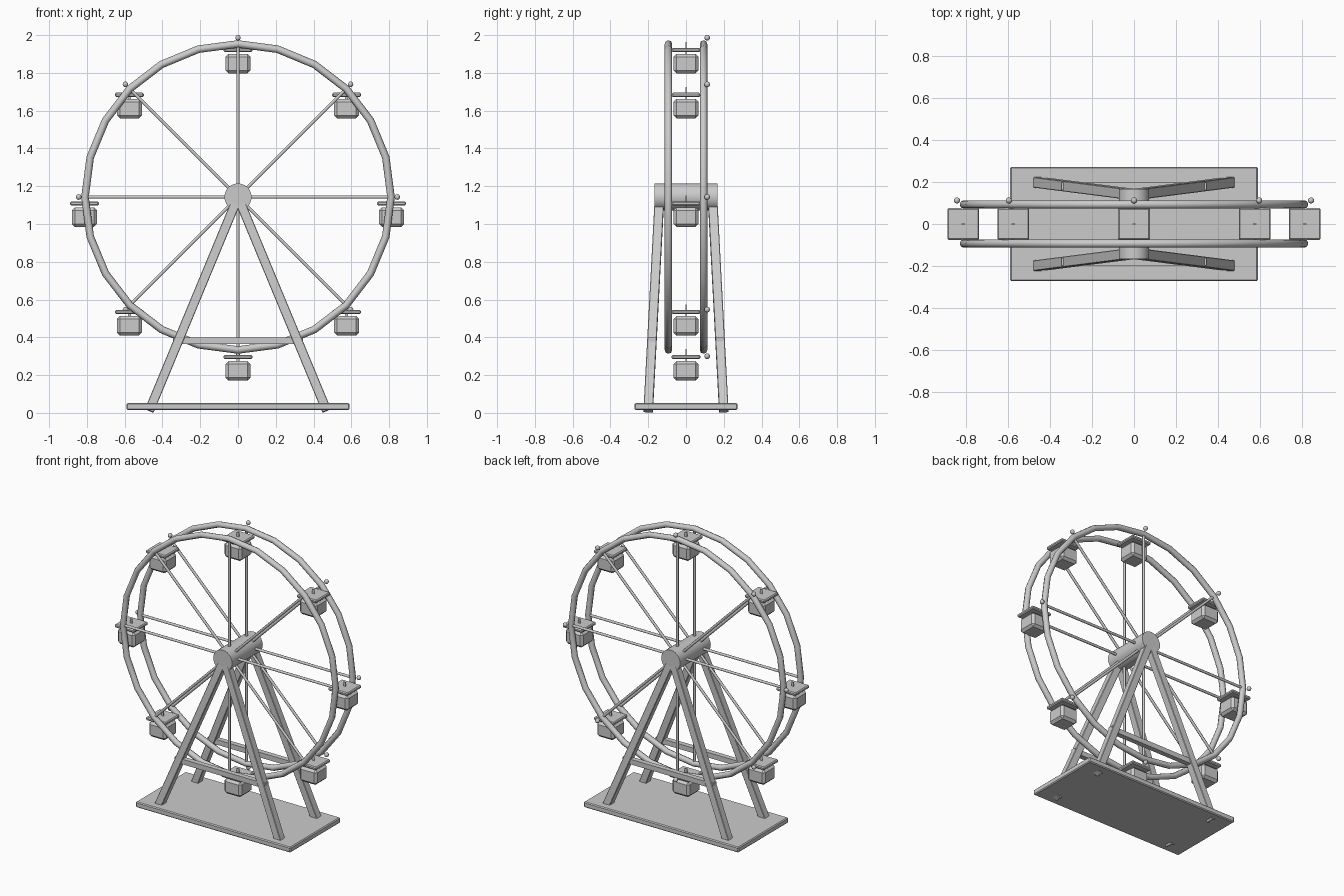
import bpy, math
from mathutils import Vector, Matrix

if "Cube" in bpy.data.objects:
    bpy.data.objects.remove(bpy.data.objects["Cube"])

grey = bpy.data.materials.new("light_grey")
grey.diffuse_color = (0.6, 0.6, 0.6, 1)
grey.use_nodes = True
grey.node_tree.nodes["Principled BSDF"].inputs["Base Color"].default_value = grey.diffuse_color

HUB_Z = 1.143
RIM_R = 0.81
RIM_Y = 0.093


def finish(name, smooth=None, bevel=0):
    ob = bpy.context.object
    ob.name = name
    ob.data.materials.clear()
    ob.data.materials.append(grey)
    if bevel:
        m = ob.modifiers.new("bevel", 'BEVEL')
        m.width = bevel
        m.segments = 1
    if smooth:
        bpy.ops.object.shade_smooth_by_angle(angle=math.radians(smooth))
    return ob


def box(name, centre, size, bevel=0):
    bpy.ops.mesh.primitive_cube_add(size=1)
    ob = bpy.context.object
    ob.data.transform(Matrix.Translation(centre) @ Matrix.Diagonal((*size, 1)))
    return finish(name, bevel=bevel)


def align(a, b):
    # frame with z along the bar and y close to the world y axis
    z = (b - a).normalized()
    x = Vector((0, 1, 0)).cross(z).normalized()
    y = z.cross(x)
    rot = Matrix((x, y, z)).transposed().to_4x4()
    return Matrix.Translation((a + b) / 2) @ rot


def beam(name, a, b, width, bevel=0):
    a, b = Vector(a), Vector(b)
    bpy.ops.mesh.primitive_cube_add(size=1)
    size = Matrix.Diagonal((width, width, (b - a).length, 1))
    bpy.context.object.data.transform(align(a, b) @ size)
    return finish(name, bevel=bevel)


def rod(name, a, b, radius, sides, smooth):
    a, b = Vector(a), Vector(b)
    bpy.ops.mesh.primitive_cylinder_add(vertices=sides, radius=radius, depth=(b - a).length)
    if abs((b - a).normalized().y) > 0.9:
        m = Matrix.Translation((a + b) / 2) @ Matrix.Rotation(math.pi / 2, 4, 'X')
    else:
        m = align(a, b)
    bpy.context.object.data.transform(m)
    return finish(name, smooth=smooth)


# base plate
box("base_plate", (0, 0, 0.034), (1.18, 0.545, 0.038), bevel=0.006)

# hub drum
rod("hub", (0, -0.167, HUB_Z), (0, 0.167, HUB_Z), 0.072, 24, 30)

for side, label in ((-1, "front"), (1, "back")):
    # A-frame legs and cross brace
    for sx, lr in ((-1, "left"), (1, "right")):
        beam(f"{label}_{lr}_leg", (sx * 0.47, side * 0.2, 0.011),
             (0, side * 0.14, HUB_Z), 0.05, bevel=0.003)
    box(f"{label}_brace", (0, side * 0.18, 0.381), (0.69, 0.035, 0.035))

    # rim ring
    bpy.ops.mesh.primitive_torus_add(major_radius=RIM_R, minor_radius=0.02,
                                     major_segments=24, minor_segments=8)
    bpy.context.object.data.transform(
        Matrix.Translation((0, side * RIM_Y, HUB_Z)) @ Matrix.Rotation(math.pi / 2, 4, 'X'))
    finish(f"{label}_rim", smooth=50)

    # spokes
    for i in range(8):
        t = i * math.pi / 4
        rod(f"{label}_spoke", (0, side * RIM_Y, HUB_Z),
            (RIM_R * math.cos(t), side * RIM_Y, HUB_Z + RIM_R * math.sin(t)), 0.009, 8, 50)

for i in range(8):
    t = i * math.pi / 4
    c, s = math.cos(t), math.sin(t)
    x, z = 0.813 * c, HUB_Z + 0.813 * s
    # gondola: hanger pin, roof and cabin
    box("gondola_hanger", (x, 0, z - 0.025), (0.016, 0.005, 0.064))
    box("gondola_roof", (x, 0, z - 0.034), (0.152, 0.152, 0.022), bevel=0.006)
    box("gondola_cabin", (x, 0, z - 0.107), (0.132, 0.132, 0.104), bevel=0.016)
    # bulb on the back rim
    bpy.ops.mesh.primitive_uv_sphere_add(segments=10, ring_count=8, radius=0.015)
    bpy.context.object.data.transform(
        Matrix.Translation((0.843 * c, 0.112, HUB_Z + 0.843 * s)))
    finish("rim_bulb", smooth=60)
